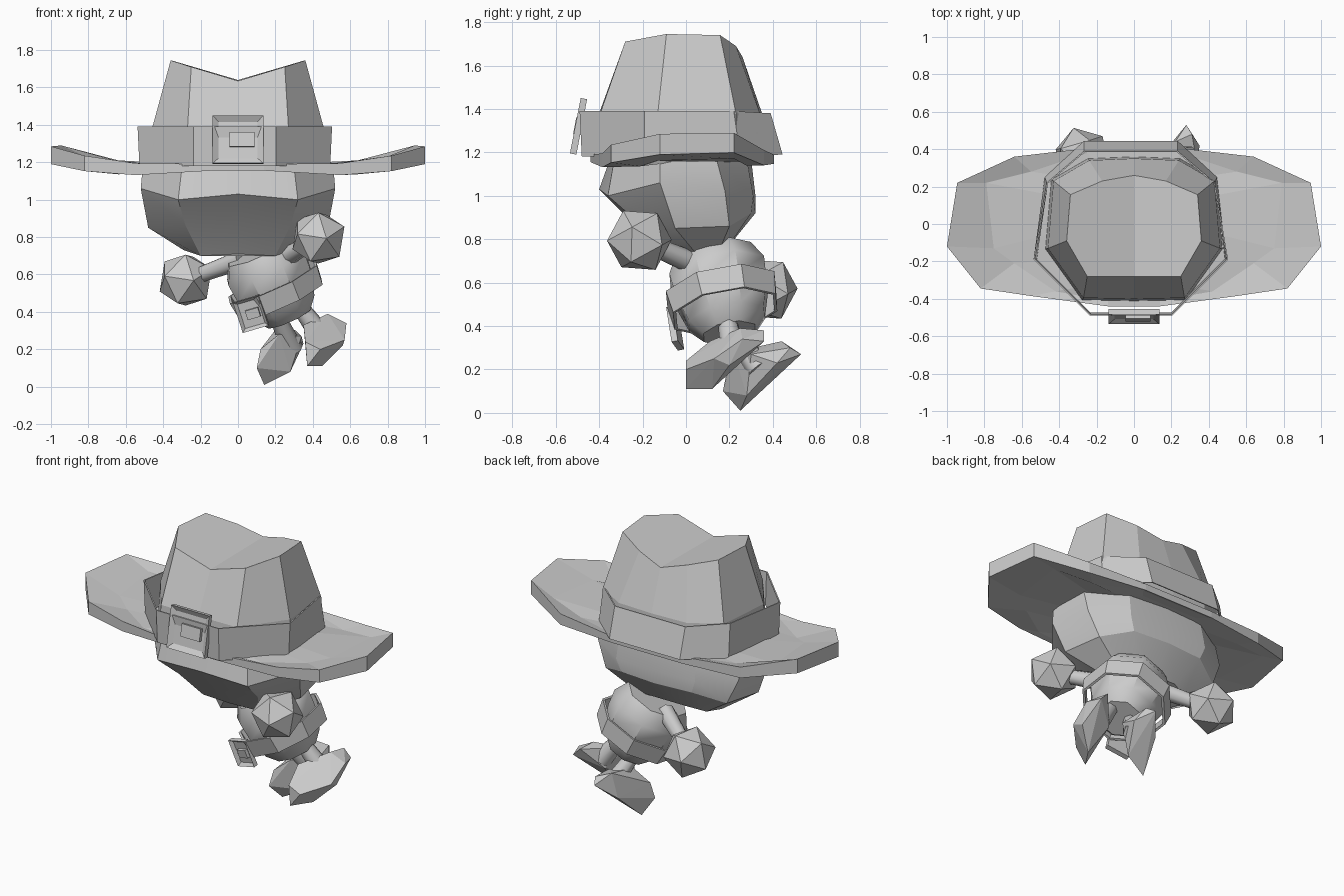
import bpy, bmesh
from math import cos, sin, pi, radians
from mathutils import Vector, Matrix, Euler

if "Cube" in bpy.data.objects:
    bpy.data.objects.remove(bpy.data.objects["Cube"])

grey = bpy.data.materials.new("plain_grey")
grey.use_nodes = True
grey.diffuse_color = (0.6, 0.6, 0.6, 1)
grey.node_tree.nodes["Principled BSDF"].inputs["Base Color"].default_value = (0.6, 0.6, 0.6, 1)


def finish(name, bm, smooth=None):
    bmesh.ops.recalc_face_normals(bm, faces=bm.faces)
    me = bpy.data.meshes.new(name)
    bm.to_mesh(me)
    bm.free()
    me.materials.append(grey)
    ob = bpy.data.objects.new(name, me)
    bpy.context.collection.objects.link(ob)
    if smooth:
        bpy.ops.object.select_all(action='DESELECT')
        bpy.context.view_layer.objects.active = ob
        ob.select_set(True)
        bpy.ops.object.shade_smooth_by_angle(angle=radians(smooth))


def mirrored(half):
    """Close a front-to-back half outline with its mirror image."""
    return half + [(-x, y, z) for x, y, z in reversed(half) if x > 0]


def loft(name, rings, closed=False, crease=False, smooth=None):
    bm = bmesh.new()
    loops = [[bm.verts.new(p) for p in r] for r in rings]
    n = len(loops[0])
    for a, b in zip(loops, loops[1:] + (loops[:1] if closed else [])):
        for i in range(n):
            j = (i + 1) % n
            bm.faces.new((a[i], a[j], b[j], b[i]))
    if not closed:
        bm.faces.new(loops[0])
        top, k = loops[-1], n // 2
        if crease:
            bm.faces.new(top[:k + 1])
            bm.faces.new(top[k:] + top[:1])
        else:
            bm.faces.new(top)
    finish(name, bm, smooth)


def circle(c, axis, r, n):
    q = Vector((0, 0, 1)).rotation_difference(Vector(axis))
    return [Vector(c) + q @ Vector((r * cos(2 * pi * (i + .5) / n),
                                    r * sin(2 * pi * (i + .5) / n), 0)) for i in range(n)]


def limb(name, a, b, r0, r1):
    axis = Vector(b) - Vector(a)
    loft(name, [circle(a, axis, r0, 8), circle(b, axis, r1, 8)], smooth=50)


def box(bm, size, at=(0, 0, 0)):
    m = Matrix.Translation(at) @ Matrix.Diagonal((*size, 1))
    bmesh.ops.create_cube(bm, size=1, matrix=m)


def buckle(name, at, w, h, rot):
    """Square frame with a recessed centre and a plain prong."""
    bm = bmesh.new()
    box(bm, (w, .03, h))
    bm.normal_update()
    front = min(bm.faces, key=lambda f: f.calc_center_median().y)
    bmesh.ops.inset_individual(bm, faces=[front], thickness=w * .16)
    bmesh.ops.translate(bm, verts=front.verts, vec=(0, .02, 0))
    box(bm, (w * .5, .02, h * .3), (w * .08, -.008, 0))
    bm.transform(Matrix.Translation(at) @ Euler(rot).to_matrix().to_4x4())
    finish(name, bm)


def hull(name, pts):
    bm = bmesh.new()
    for p in pts:
        bm.verts.new(p)
    bmesh.ops.convex_hull(bm, input=bm.verts)
    finish(name, bm)


# Hat crown with a pinched top
base = [(0, -.40), (.27, -.395), (.46, -.13), (.43, .23), (.24, .34), (0, .35)]
crown_top = [(0, -.28, 1.635), (.25, -.28, 1.71), (.36, -.09, 1.745),
             (.34, .157, 1.74), (.17, .23, 1.69), (0, .26, 1.64)]
loft("hat_crown", [mirrored([(x * s, y * s, z) for x, y in base])
                   for s, z in ((1.03, 1.17), (1, 1.38))] + [mirrored(crown_top)], crease=True)

# Hat band, flaring towards the brim and sitting slightly to one side
low = [(.22, -.48, 1.18), (.51, -.19, 1.18), (.46, .25, 1.18), (.25, .445, 1.19)]
high = [(.22, -.49, 1.39), (.52, -.19, 1.39), (.45, .22, 1.39), (.25, .39, 1.38)]
loft("hat_band", [[(x * s - .017, y * s, z) for x, y, z in mirrored(r)]
                  for s, r in ((1, low), (1, high), (.985, high), (.985, low))], closed=True)
buckle("hat_buckle", (0, -.495, 1.32), .27, .26, (radians(-11), 0, 0))

# Brim with upturned sides
inner = [(.1, -.36, 1.2), (.25, -.33, 1.2), (.4, -.2, 1.19), (.43, -.05, 1.18),
         (.42, .15, 1.18), (.35, .25, 1.18), (.2, .32, 1.19)]
fold = [(.14, -.41, 1.19), (.42, -.36, 1.18), (.64, -.21, 1.18), (.75, -.13, 1.21),
        (.79, .22, 1.22), (.55, .28, 1.18), (.25, .38, 1.19)]
edge = [(.14, -.44, 1.19), (.55, -.385, 1.195), (.82, -.345, 1.235), (1, -.12, 1.285),
        (.945, .22, 1.29), (.64, .36, 1.21), (.25, .405, 1.19)]
under = [[(x, y, z - .025 - k * x) for x, y, z in r]
         for r, k in ((edge, .07), (fold, .03), (inner, 0))]
loft("hat_brim", [mirrored(r) for r in (inner, fold, edge, *under)])

# Head, wide above and narrow at the chin
loft("head", [mirrored(r) for r in (
    [(0, -.35, 1.17), (.3, -.33, 1.17), (.51, -.12, 1.17), (.5, .14, 1.17), (.27, .28, 1.17), (0, .3, 1.17)],
    [(0, -.40, 1.03), (.32, -.36, 1.0), (.52, -.12, 1.06), (.5, .18, 1.02), (.28, .31, 1.0), (0, .32, 1.0)],
    [(0, -.24, .87), (.28, -.2, .86), (.48, -.05, .85), (.43, .2, .86), (.25, .3, .92), (0, .32, .92)],
    [(0, -.1, .71), (.2, -.07, .7), (.29, .05, .73), (.25, .15, .74), (.15, .19, .76), (0, .19, .76)])],
    smooth=25)

# Leaning torso and its belt
lean = Vector((-.45, -.2, 1)).normalized()
hip = Vector((.205, .17, .52))
loft("torso", [circle(hip + lean * d, lean, r, 8)
               for d, r in ((-.17, .13), (-.1, .19), (.03, .23), (.14, .24), (.23, .19))], smooth=40)
loft("belt", [circle(hip + lean * d, lean, r, 8)
              for d, r in ((-.06, .26), (.05, .275), (.05, .26), (-.06, .245))], closed=True)
buckle("belt_buckle", (.07, -.05, .39), .145, .17, (radians(12), radians(-16), radians(-12)))

# Arms and round fists
for side, shoulder, hand in (("left", (.22, .08, .67), (.43, -.215, .795)),
                             ("right", (.02, .18, .68), (-.28, .365, .57))):
    limb(side + "_arm", shoulder, hand, .055, .04)
    bm = bmesh.new()
    bmesh.ops.create_icosphere(bm, subdivisions=1, radius=.155,
                               matrix=Matrix.Translation(hand) @ Matrix.Rotation(.5, 4, 'X'))
    finish(side + "_fist", bm)

# Legs and pointed shoes
limb("left_leg", (.3, .18, .47), (.44, .22, .28), .04, .06)
limb("right_leg", (.2, .2, .4), (.29, .34, .2), .04, .06)
hull("left_shoe", [(.37, 0, .11), (.36, 0, .24), (.45, .12, .11), (.57, .13, .25), (.35, .11, .33),
                   (.44, .0, .2), (.48, .25, .39), (.58, .26, .34), (.5, .36, .38), (.55, .36, .33),
                   (.4, .25, .24), (.56, .2, .22)])
hull("right_shoe", [(.1, .17, .1), (.14, .25, .01), (.12, .19, .2), (.22, .22, .28), (.28, .28, .08),
                    (.34, .3, .27), (.35, .42, .23), (.28, .53, .27), (.22, .44, .33), (.31, .48, .3),
                    (.19, .42, .17)])
